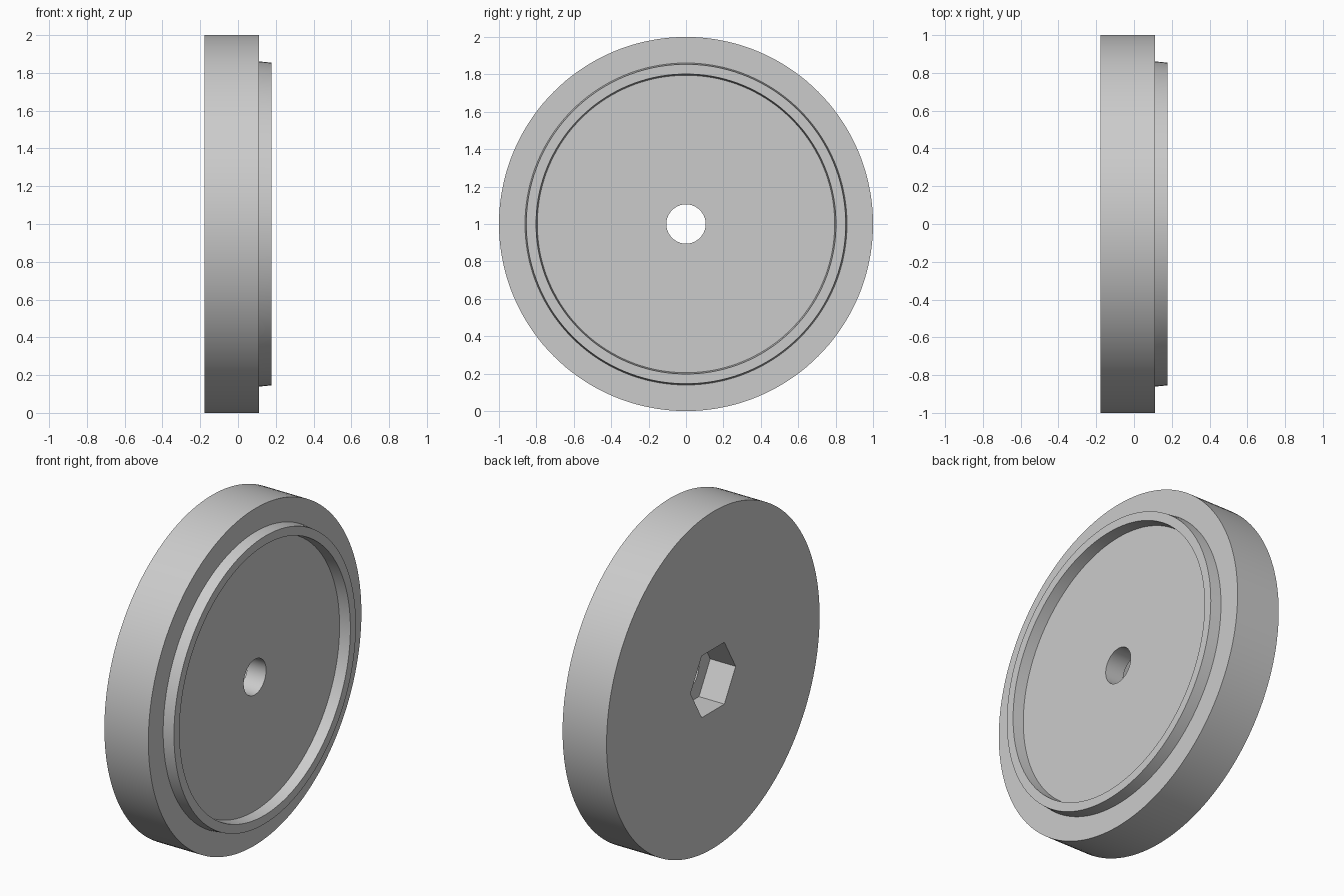
import bpy, bmesh, math
from mathutils import Matrix, Vector

cube = bpy.data.objects.get("Cube")
if cube:
    bpy.data.objects.remove(cube, do_unlink=True)

BACK, FACE, LIP = -0.178, 0.111, 0.177   # positions along the wheel axis
HOLE_R, HEX_R, HEX_DEPTH = 0.105, 0.212, 0.167
CENTRE = Vector((0, 0, 1))

grey = bpy.data.materials.new("light_grey")
grey.use_nodes = True
grey.diffuse_color = (0.6, 0.6, 0.6, 1)
grey.node_tree.nodes["Principled BSDF"].inputs["Base Color"].default_value = (0.6, 0.6, 0.6, 1)


def make_object(name, bm):
    bmesh.ops.recalc_face_normals(bm, faces=bm.faces)
    mesh = bpy.data.meshes.new(name)
    bm.to_mesh(mesh)
    bm.free()
    mesh.materials.append(grey)
    obj = bpy.data.objects.new(name, mesh)
    bpy.context.collection.objects.link(obj)
    return obj


# Wheel disc: closed (axis position, radius) profile with tapered raised lip
profile = [(BACK, HOLE_R), (BACK, 1), (FACE, 1), (FACE, 0.861),
           (LIP, 0.854), (LIP, 0.802), (FACE, 0.795), (FACE, HOLE_R)]
bm = bmesh.new()
verts = [bm.verts.new((x, 0, 1 + r)) for x, r in profile]
edges = [bm.edges.new((v, verts[i - 1])) for i, v in enumerate(verts)]
bmesh.ops.spin(bm, geom=verts + edges, cent=CENTRE, axis=(1, 0, 0),
               angle=math.tau, steps=144, use_merge=True)
bmesh.ops.remove_doubles(bm, verts=bm.verts, dist=0.0001)
wheel = make_object("wheel_disc", bm)

# Hexagonal nut pocket cutter, corners pointing along y
bm = bmesh.new()
place = (Matrix.Translation((BACK, 0, 1)) @ Matrix.Rotation(math.pi / 2, 4, "Y")
         @ Matrix.Rotation(math.pi / 2, 4, "Z"))
bmesh.ops.create_cone(bm, cap_ends=True, segments=6, radius1=HEX_R,
                      radius2=HEX_R, depth=2 * HEX_DEPTH, matrix=place)
# Turn the corners onto the y axis whichever way the primitive starts
if max(abs(v.co.y) for v in bm.verts) < HEX_R * 0.95:
    bmesh.ops.rotate(bm, verts=bm.verts, cent=CENTRE,
                     matrix=Matrix.Rotation(math.pi / 6, 3, "X"))
cutter = make_object("hex_pocket_cutter", bm)
cutter.hide_render = True

# Cut the pocket, then smooth the round surfaces
cut = wheel.modifiers.new("hex_pocket", "BOOLEAN")
cut.operation = "DIFFERENCE"
cut.solver = "EXACT"
cut.object = cutter
bpy.ops.object.select_all(action="DESELECT")
wheel.select_set(True)
bpy.context.view_layer.objects.active = wheel
bpy.ops.object.modifier_apply(modifier=cut.name)
bpy.data.objects.remove(cutter, do_unlink=True)
bpy.ops.object.shade_smooth_by_angle(angle=math.radians(30))
